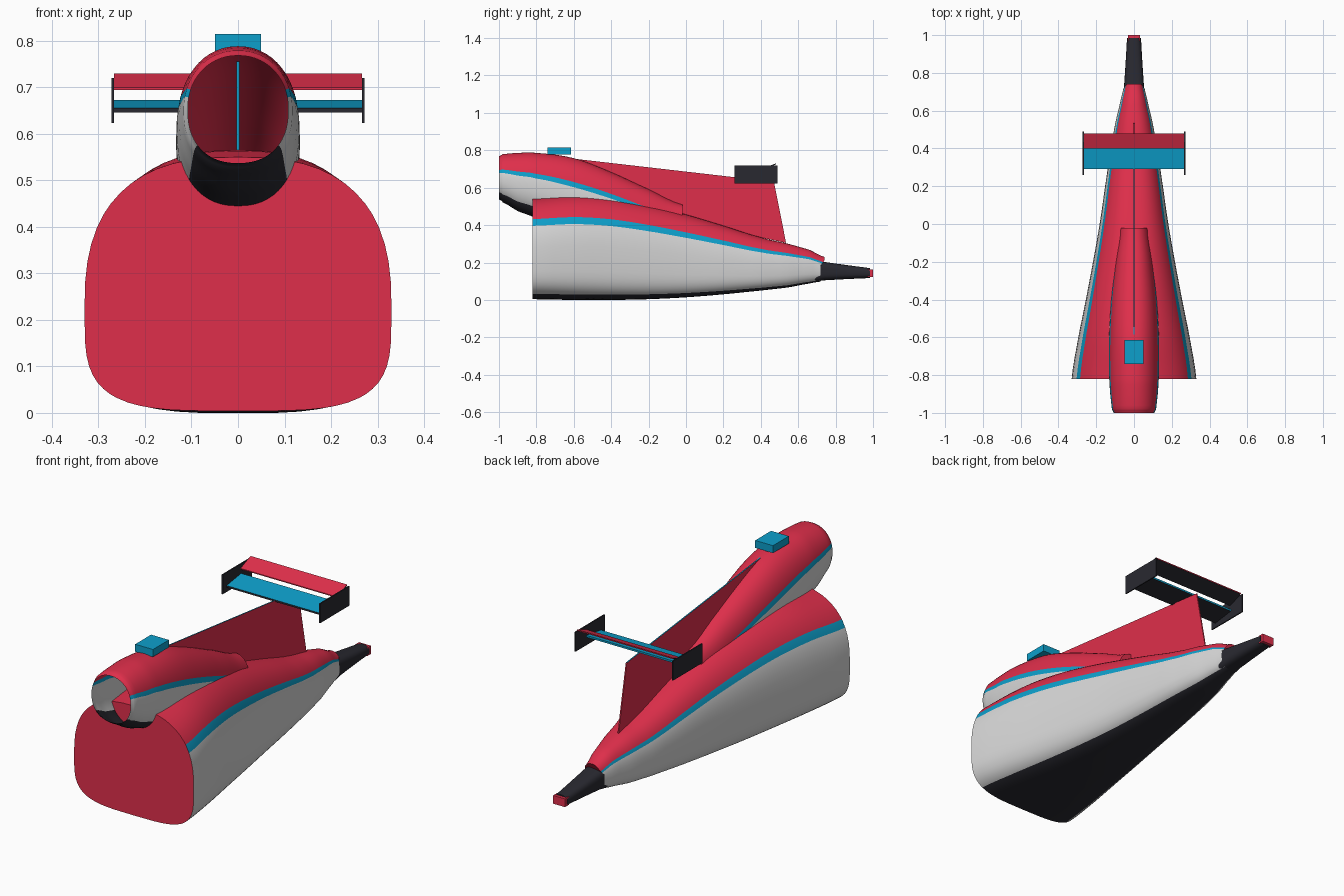
import bpy, bmesh, math

if "Cube" in bpy.data.objects:
    bpy.data.objects.remove(bpy.data.objects["Cube"], do_unlink=True)


def material(name, r, g, b):
    m = bpy.data.materials.new(name)
    m.use_nodes = True
    m.diffuse_color = (r, g, b, 1)
    node = next(n for n in m.node_tree.nodes if n.type == "BSDF_PRINCIPLED")
    node.inputs["Base Color"].default_value = (r, g, b, 1)
    return m


RED, BLUE, WHITE, BLACK = range(4)
MATS = [material("racing_red", 0.74, 0.028, 0.07),
        material("stripe_blue", 0.004, 0.35, 0.6),
        material("panel_white", 0.68, 0.68, 0.68),
        material("carbon_black", 0.022, 0.022, 0.03)]


def finish(name, bm, smooth=False):
    bmesh.ops.recalc_face_normals(bm, faces=bm.faces)
    mesh = bpy.data.meshes.new(name)
    bm.to_mesh(mesh)
    bm.free()
    for m in MATS:
        mesh.materials.append(m)
    ob = bpy.data.objects.new(name, mesh)
    bpy.context.collection.objects.link(ob)
    if smooth:
        bpy.ops.object.select_all(action="DESELECT")
        ob.select_set(True)
        bpy.context.view_layer.objects.active = ob
        bpy.ops.object.shade_smooth_by_angle(angle=math.radians(35))
    return ob


def resample(rows, steps):
    """Catmull-Rom interpolation through the station rows."""
    out = []
    for i in range(len(rows) - 1):
        a, b, c, d = (rows[max(i - 1, 0)], rows[i], rows[i + 1],
                      rows[min(i + 2, len(rows) - 1)])
        for s in range(steps):
            t = s / steps
            row = [q + 0.5 * t * (r - p + t * (2 * p - 5 * q + 4 * r - w
                   + t * (3 * (q - r) + w - p))) for p, q, r, w in zip(a, b, c, d)]
            row[0] = b[0] + (c[0] - b[0]) * t
            out.append(row)
    return out + [list(rows[-1])]


def loft(name, stations, mid, exps, bands, caps, slant=0, steps=4):
    """Skin superellipse sections (y, half width, bottom, top).
    bands: (lower limit of height fraction, colour), from the top down."""
    limits = [b[0] for b in bands[:-1]]
    count = 28
    fr = []
    for k in range(count + 1):
        s = math.cos(math.pi * k / count)
        f = math.copysign(abs(s) ** (2 / (exps[0] if s > 0 else exps[1])), s)
        if all(abs(f - l) > 0.02 for l in limits):
            fr.append(f)
    fr = sorted(fr + limits, reverse=True)
    rows = resample(stations, steps)
    bm = bmesh.new()
    rings = []
    for i, (y, w, lo, hi) in enumerate(rows):
        zc = lo + mid * (hi - lo)
        blend = (i / (len(rows) - 1)) ** 2
        right, left = [], []
        for f in fr:
            n = exps[0] if f > 0 else exps[1]
            n += (2.3 - n) * blend
            x = w * max(0, 1 - abs(f) ** n) ** (1 / n)
            z = zc + f * (hi - zc if f > 0 else zc - lo)
            yy = y - slant * max(0, 0.21 - z) if i == len(rows) - 1 else y
            right.append((x, yy, z))
            left.append((-x, yy, z))
        rings.append([bm.verts.new(p) for p in right + left[-2:0:-1]])
    size, m = len(rings[0]), len(fr) - 1
    for a, b in zip(rings, rings[1:]):
        for j in range(size):
            k = (j + 1) % size
            face = bm.faces.new((a[j], a[k], b[k], b[j]))
            row = j if j < m else 2 * m - 1 - j
            f = (fr[row] + fr[row + 1]) / 2
            face.material_index = next(c for l, c in bands if f > l)
    for ring, colour in zip((rings[0], rings[-1]), caps):
        if colour is not None:
            bm.faces.new(ring).material_index = colour
    return finish(name, bm, True)


def prism(name, outline, x0, x1, side, edges):
    """Extrude a (y, z) outline along x, with one colour for each edge face."""
    bm = bmesh.new()
    a, b = ([bm.verts.new((x, y, z)) for y, z in outline] for x in (x0, x1))
    for ring in (a, b):
        bm.faces.new(ring).material_index = side
    for i, colour in enumerate(edges):
        k = (i + 1) % len(a)
        bm.faces.new((a[i], a[k], b[k], b[i])).material_index = colour
    return finish(name, bm)


def box(name, x, y, z, colour):
    outline = [(y[0], z[0]), (y[1], z[0]), (y[1], z[1]), (y[0], z[1])]
    return prism(name, outline, x[0], x[1], colour, [colour] * 4)


# Main engine cover
loft("engine_cover",
     [(-0.82, 0.33, 0.004, 0.55), (-0.6, 0.295, 0.0, 0.565),
      (-0.4, 0.255, 0.0, 0.55), (-0.2, 0.217, 0.004, 0.51),
      (0, 0.182, 0.014, 0.457), (0.2, 0.153, 0.03, 0.397),
      (0.4, 0.124, 0.05, 0.335), (0.54, 0.098, 0.066, 0.302),
      (0.66, 0.07, 0.088, 0.268), (0.74, 0.053, 0.1, 0.23)],
     0.4, (2.6, 3.8),
     [(0.64, RED), (0.53, BLUE), (-0.87, WHITE), (-2, BLACK)],
     (RED, RED), slant=0.75)

# Open air intake lying on top of the cover
loft("air_intake",
     [(-1, 0.108, 0.537, 0.768), (-0.98, 0.117, 0.522, 0.779),
      (-0.9, 0.126, 0.475, 0.786), (-0.8, 0.132, 0.435, 0.786),
      (-0.6, 0.132, 0.36, 0.758), (-0.4, 0.121, 0.32, 0.683),
      (-0.2, 0.1, 0.28, 0.592), (-0.02, 0.078, 0.27, 0.51)],
     0.5, (2.1, 2.3),
     [(0.36, RED), (0.22, BLUE), (-0.67, WHITE), (-2, BLACK)],
     (None, RED))

# Tail cone and rear light
loft("tail_cone",
     [(0.65, 0.06, 0.094, 0.212), (0.74, 0.052, 0.105, 0.203),
      (0.985, 0.037, 0.117, 0.17)],
     0.5, (3.5, 3.5), [(-2, BLACK)], (BLACK, BLACK), steps=2)
box("rear_light", (-0.033, 0.033), (0.97, 1), (0.123, 0.164), RED)

# Roof camera
box("roof_camera", (-0.049, 0.049), (-0.74, -0.615), (0.777, 0.814), BLUE)

# Central fin with a blue upper edge
prism("shark_fin",
      [(-0.6, 0.5), (-0.6, 0.755), (0.47, 0.632), (0.535, 0.305), (0.38, 0.338)],
      -0.003, 0.003, RED, [BLUE, BLUE, RED, RED, RED])

# Rear wing: main plane, flap and end plates
prism("wing_main_plane",
      [(0.29, 0.646), (0.29, 0.655), (0.405, 0.672), (0.405, 0.663)],
      -0.266, 0.266, BLACK, [BLACK, BLUE, BLUE, BLACK])
prism("wing_flap",
      [(0.4, 0.694), (0.4, 0.699), (0.48, 0.73), (0.48, 0.724)],
      -0.266, 0.266, BLACK, [RED, RED, RED, BLACK])
for side, sx in (("left", 1), ("right", -1)):
    box(side + "_wing_end_plate", (sx * 0.266, sx * 0.272), (0.26, 0.49),
        (0.623, 0.72), BLACK)
